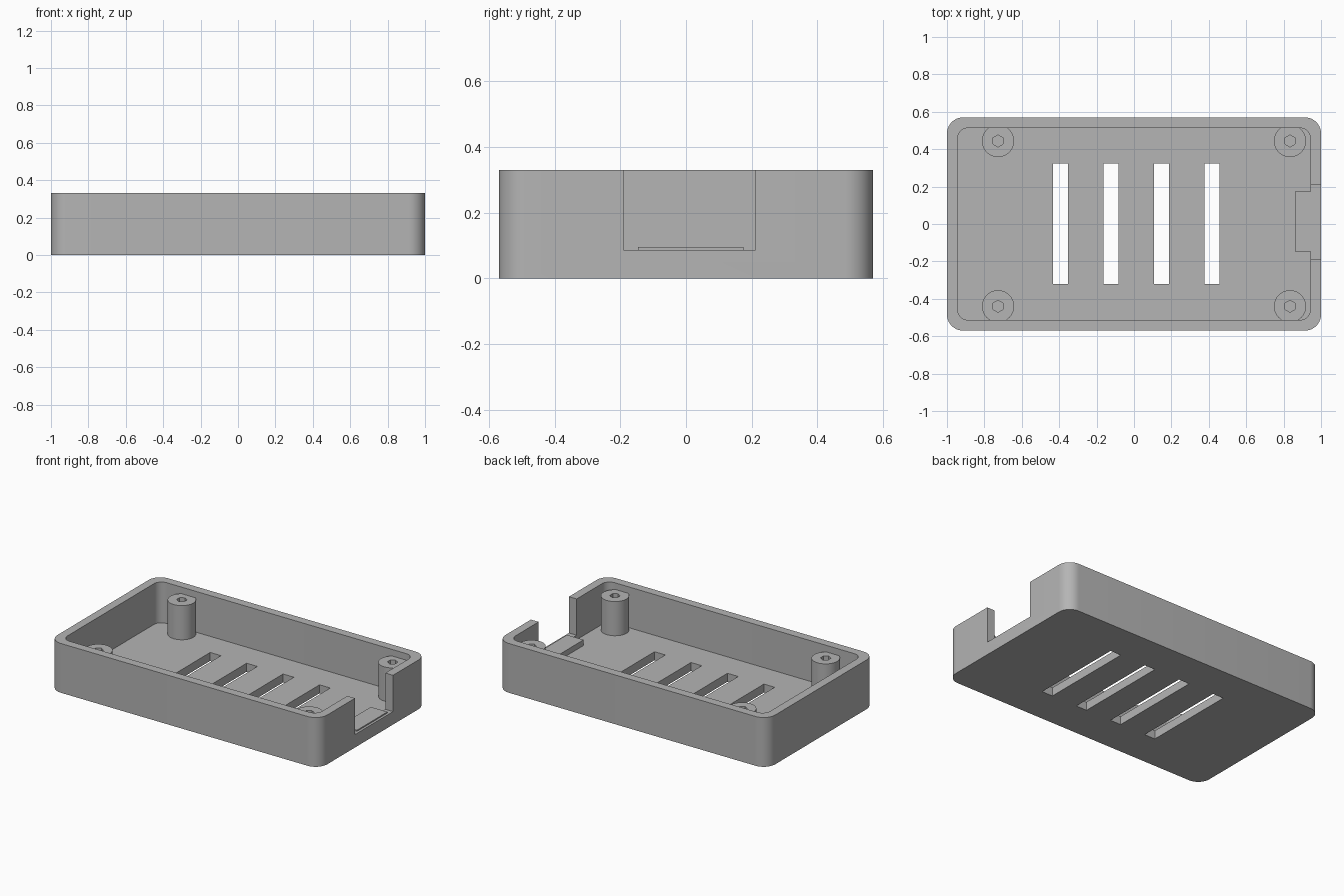
import bpy
import math

if "Cube" in bpy.data.objects:
    bpy.data.objects.remove(bpy.data.objects["Cube"], do_unlink=True)

LENGTH, WIDTH, HEIGHT = 2.0, 1.14, 0.33
WALL, FLOOR = 0.057, 0.057
ABOVE = HEIGHT + 0.1

grey = bpy.data.materials.new("plain grey")
grey.use_nodes = True
grey.diffuse_color = (0.46, 0.46, 0.46, 1)
grey.node_tree.nodes["Principled BSDF"].inputs["Base Color"].default_value = grey.diffuse_color


def prism(name, outline, z0, z1):
    """Extrude a counter-clockwise outline from z0 to z1."""
    n = len(outline)
    verts = [(x, y, z) for z in (z0, z1) for x, y in outline]
    faces = [list(range(n))[::-1], list(range(n, 2 * n))]
    faces += [(i, (i + 1) % n, n + (i + 1) % n, n + i) for i in range(n)]
    mesh = bpy.data.meshes.new(name)
    mesh.from_pydata(verts, [], faces)
    mesh.materials.append(grey)
    obj = bpy.data.objects.new(name, mesh)
    bpy.context.collection.objects.link(obj)
    return obj


def rounded(length, width, radius, steps=10):
    points = []
    for corner, (sx, sy) in enumerate([(1, 1), (-1, 1), (-1, -1), (1, -1)]):
        cx, cy = sx * (length / 2 - radius), sy * (width / 2 - radius)
        for i in range(steps + 1):
            a = (corner + i / steps) * math.pi / 2
            points.append((cx + radius * math.cos(a), cy + radius * math.sin(a)))
    return points


def rect(x0, x1, y0, y1):
    return [(x0, y0), (x1, y0), (x1, y1), (x0, y1)]


def circle(cx, cy, radius, sides):
    angles = [math.pi / 2 + math.tau * i / sides for i in range(sides)]
    return [(cx + radius * math.cos(a), cy + radius * math.sin(a)) for a in angles]


def activate(obj):
    bpy.ops.object.select_all(action='DESELECT')
    obj.select_set(True)
    bpy.context.view_layer.objects.active = obj


def cut(obj, cutter):
    """Subtract the cutter, then discard it."""
    cutter.hide_render = True
    mod = obj.modifiers.new("cut", 'BOOLEAN')
    mod.operation, mod.solver, mod.object = 'DIFFERENCE', 'EXACT', cutter
    activate(obj)
    bpy.ops.object.modifier_apply(modifier=mod.name)
    bpy.data.objects.remove(cutter, do_unlink=True)


def smooth(obj):
    activate(obj)
    bpy.ops.object.shade_smooth_by_angle(angle=math.radians(30))


# Open tray with rounded corners
tray = prism("tray", rounded(LENGTH, WIDTH, 0.086), 0, HEIGHT)
cavity = rounded(LENGTH - 2 * WALL, WIDTH - 2 * WALL, 0.055)
cut(tray, prism("cavity_cutter", cavity, FLOOR, ABOVE))

# Connector notch in the end wall
cut(tray, prism("notch_cutter", rect(0.9, 1.1, -0.19, 0.212), 0.087, ABOVE))

# Vent slots through the floor
for i in range(4):
    x = -0.393 + 0.27 * i
    cut(tray, prism("slot_cutter", rect(x - 0.04, x + 0.04, -0.32, 0.324), -0.1, 0.2))
smooth(tray)

# Screw posts with pilot holes
for side, x in (("right", -0.727), ("left", 0.834)):
    for end, y in (("front", -0.44), ("back", 0.444)):
        post = prism(f"{end}_{side}_post", circle(x, y, 0.086, 48), 0.03, 0.286)
        cut(post, prism("hole_cutter", circle(x, y, 0.032, 6), FLOOR, ABOVE))
        smooth(post)

# Raised pad under the connector
prism("connector_pad", rect(0.861, 0.984, -0.146, 0.175), 0.03, 0.095)
